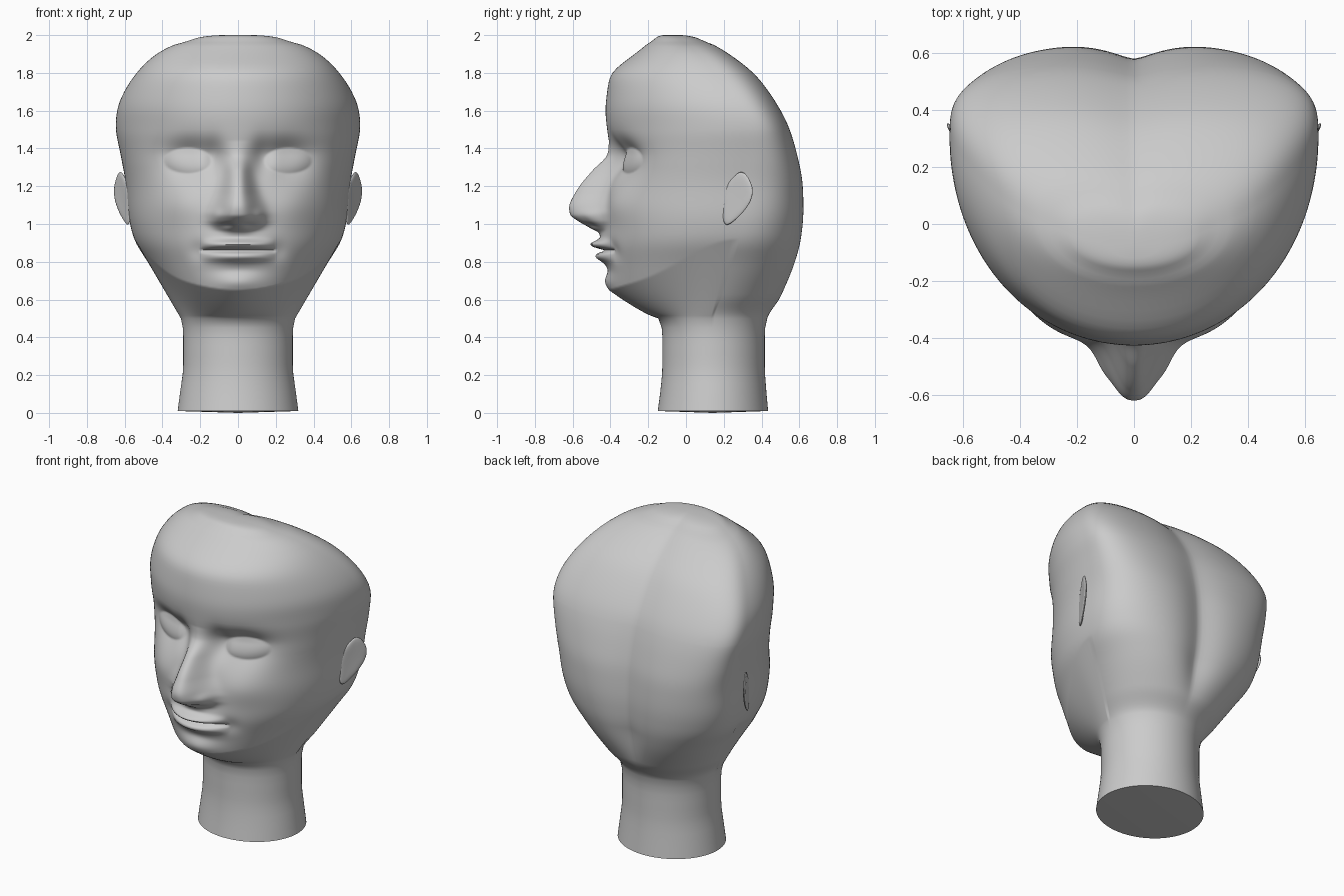
import bpy, bmesh
from math import sin, cos, pi, exp

if "Cube" in bpy.data.objects:
    bpy.data.objects.remove(bpy.data.objects["Cube"])

# Section profile: z, half width, front y, back y, y of widest point
PROFILE = [
    (0.01, .32, -.15, .435, .14), (0.12, .305, -.135, .425, .14),
    (0.25, .29, -.125, .417, .14), (0.42, .29, -.125, .417, .14),
    (0.50, .302, -.145, .43, .14), (0.62, .371, -.39, .515, .18),
    (0.80, .478, -.42, .60, .235), (0.92, .55, -.435, .63, .27),
    (1.05, .580, -.435, .64, .285), (1.20, .592, -.42, .633, .295),
    (1.37, .622, -.405, .598, .31), (1.52, .648, -.42, .55, .31),
    (1.60, .641, -.427, .51, .275), (1.68, .613, -.42, .46, .235),
    (1.79, .545, -.40, .375, .155), (1.90, .435, -.27, .235, .06),
    (1.965, .305, -.19, .125, -.01), (1.992, .20, -.155, .05, -.05),
    (2.0, .09, -.12, -.02, -.07)]

# Nose: z, projection, half width
NOSE = [(.93, 0, .08), (.955, .02, .08), (.98, .07, .095), (1.02, .142, .115),
        (1.05, .178, .115), (1.09, .186, .105), (1.17, .16, .08),
        (1.28, .09, .06), (1.37, .015, .055), (1.44, 0, .05)]


def slope(table, i, k):
    """Monotone tangent at row i of column k."""
    if i in (0, len(table) - 1):
        return None
    (a, b, c) = table[i - 1:i + 2]
    d0 = (b[k] - a[k]) / (b[0] - a[0])
    d1 = (c[k] - b[k]) / (c[0] - b[0])
    return 0 if d0 * d1 <= 0 else 2 * d0 * d1 / (d0 + d1)


def lookup(table, z):
    """Smooth curve through the table columns."""
    z = min(max(z, table[0][0]), table[-1][0])
    for i in range(len(table) - 1):
        a, b = table[i], table[i + 1]
        if z <= b[0]:
            break
    h = b[0] - a[0]
    t = (z - a[0]) / h
    out = []
    for k in range(1, len(a)):
        d = (b[k] - a[k]) / h
        m0, m1 = slope(table, i, k), slope(table, i + 1, k)
        m0, m1 = d if m0 is None else m0, d if m1 is None else m1
        out.append(a[k] * (1 + 2 * t) * (1 - t) ** 2 + b[k] * t * t * (3 - 2 * t)
                   + h * t * (1 - t) * (m0 * (1 - t) - m1 * t))
    return out


def blurred(table, z, h):
    h = min(h, max(table[-1][0] - z, 0))
    rows = [lookup(table, z + k * h) for k in (-1, -.5, 0, .5, 1)]
    return [sum(c) / 5 for c in zip(*rows)]


def step(a, b, v):
    t = min(max((v - a) / (b - a), 0), 1)
    return t * t * (3 - 2 * t)


def bump(x, z, cx, cz, rx, rz):
    return exp(-((x - cx) / rx) ** 2 - ((z - cz) / rz) ** 2)


def face_relief(x, z):
    """Forward displacement of the facial features."""
    x = abs(x)
    d = 0.0
    # nose, wings and nostrils
    if .93 < z < 1.44:
        out, half = lookup(NOSE, z)
        d += out * exp(-(x / half) ** 2.6)
    d += .018 * bump(x, z, .112, 1.04, .028, .04)
    d -= .015 * bump(x, z, .055, .995, .03, .014)
    # eye sockets under the brow, eyeballs with lids
    rz = .085 if z > 1.36 else .13
    d -= .08 * bump(x, z, .25, 1.36, .15, rz)
    d -= .03 * bump(x, z, .125, 1.35, .05, .09)
    r2 = ((x - .265) / .125) ** 2 + ((z - 1.335) / .068) ** 2
    if r2 < 1:
        d += .034 * (1 - r2)
    # cheeks
    d += .015 * bump(x, z, .30, 1.10, .13, .10)
    # lips and mouth line
    if x < .2:
        m = max(0, 1 - (x / .2) ** 2)
        d += .046 * m * exp(-((z - .893) / .022) ** 2)
        d += .032 * m * exp(-((z - .825) / .026) ** 2)
        d -= .038 * m ** .5 * exp(-((z - .860) / .010) ** 2)
    d += .03 * bump(x, z, 0, .87, .17, .08)
    d -= .015 * bump(x, z, .21, .86, .05, .05)
    d -= .006 * bump(x, z, 0, .755, .12, .025)
    # chin
    d += .022 * bump(x, z, 0, .69, .12, .045)
    return d


def section(theta, z):
    w, f, b, yc = blurred(PROFILE, z, .012 + .025 * step(.6, .75, z))
    s, c = sin(theta), cos(theta)
    k = step(.5, .85, z)
    if c > 0:
        n = 2 + .12 * k - .1 * step(1.3, 1.55, z)
    else:
        n = 2 + .35 * k + .95 * step(.8, 1.5, z) - .5 * step(1.88, 2, z)
    r = (abs(s) ** n + abs(c) ** n) ** (-1 / n)
    x = w * s * r
    if c > 0:
        return x, yc - (yc - f) * c * r - face_relief(x, z) * step(.55, .65, z)
    # back half, with the shallow cleft between two lobes
    cleft = .17 * k * (b - yc) * exp(-(abs(x) / (.23 * w)) ** 1.4)
    return x, yc + (b - yc) * -c * r - cleft * step(0, .5, -c)


def head_point(theta, z):
    s, c = abs(sin(theta)), cos(theta)
    jaw = .65 + .10 * s ** 2 + .17 * s ** 10
    if c > 0 and .5 < z < jaw:
        # underside of the jaw, full at the chin and hollow at the sides
        t = ((z - .5) / (jaw - .5)) ** (.8 + (.2 + .3 * (1 - s ** 6)) * s * s)
        p, q = section(theta, .5), section(theta, jaw)
        return p[0] + (q[0] - p[0]) * t, p[1] + (q[1] - p[1]) * t, z
    return (*section(theta, z), z)


def finish(name, bm):
    bmesh.ops.recalc_face_normals(bm, faces=bm.faces)
    me = bpy.data.meshes.new(name)
    bm.to_mesh(me)
    bm.free()
    ob = bpy.data.objects.new(name, me)
    bpy.context.collection.objects.link(ob)
    return ob


def span(a, b, n):
    return [a + (b - a) * i / n for i in range(n)]


# Head and neck: one loft, densest over the face
levels = (span(.01, .5, 10) + span(.5, .62, 8) + span(.62, 1.5, 120)
          + span(1.5, 1.9, 16) + span(1.9, 1.98, 8) + span(1.98, 2.0, 6) + [2.0])
N = 260
angles = []
for i in range(N):
    u = 2 * i / N - 1
    angles.append(pi * (.6 * u + .4 * u ** 3))

bm = bmesh.new()
rings = [[bm.verts.new(head_point(a, z)) for a in angles] for z in levels]
for lo, hi in zip(rings, rings[1:]):
    for i in range(N):
        j = (i + 1) % N
        bm.faces.new((lo[i], lo[j], hi[j], hi[i]))
for ring, co in ((rings[0], (0, .14, 0)), (rings[-1], (0, -.07, 2.0))):
    mid = bm.verts.new(co)
    for i in range(N):
        bm.faces.new((ring[i], ring[(i + 1) % N], mid))
head = finish("head", bm)

# Ears: thin leaf shapes flaring backwards, mirrored
outline = [(.195, .97), (.19, 1.08), (.20, 1.20), (.245, 1.245), (.295, 1.30),
           (.345, 1.235), (.365, 1.16), (.325, 1.08), (.255, 1.01)]
bm = bmesh.new()
rim = [bm.verts.new((.574 + (y - .2) * .53, y, z)) for y, z in outline]
mid = bm.verts.new((.605, .27, 1.14))
for a, b in zip(rim, rim[1:] + rim[:1]):
    bm.faces.new((a, b, mid))
ear = finish("ears", bm)
sol = ear.modifiers.new("thickness", 'SOLIDIFY')
sol.thickness = .018
sol.offset = 0
sub = ear.modifiers.new("round", 'SUBSURF')
sub.levels = sub.render_levels = 2
mir = ear.modifiers.new("mirror", 'MIRROR')
mir.mirror_object = head

# Smooth shading with a sharp neck base
for ob in (head, ear):
    bpy.ops.object.select_all(action='DESELECT')
    ob.select_set(True)
    bpy.context.view_layer.objects.active = ob
    bpy.ops.object.shade_smooth_by_angle(angle=1.0)
